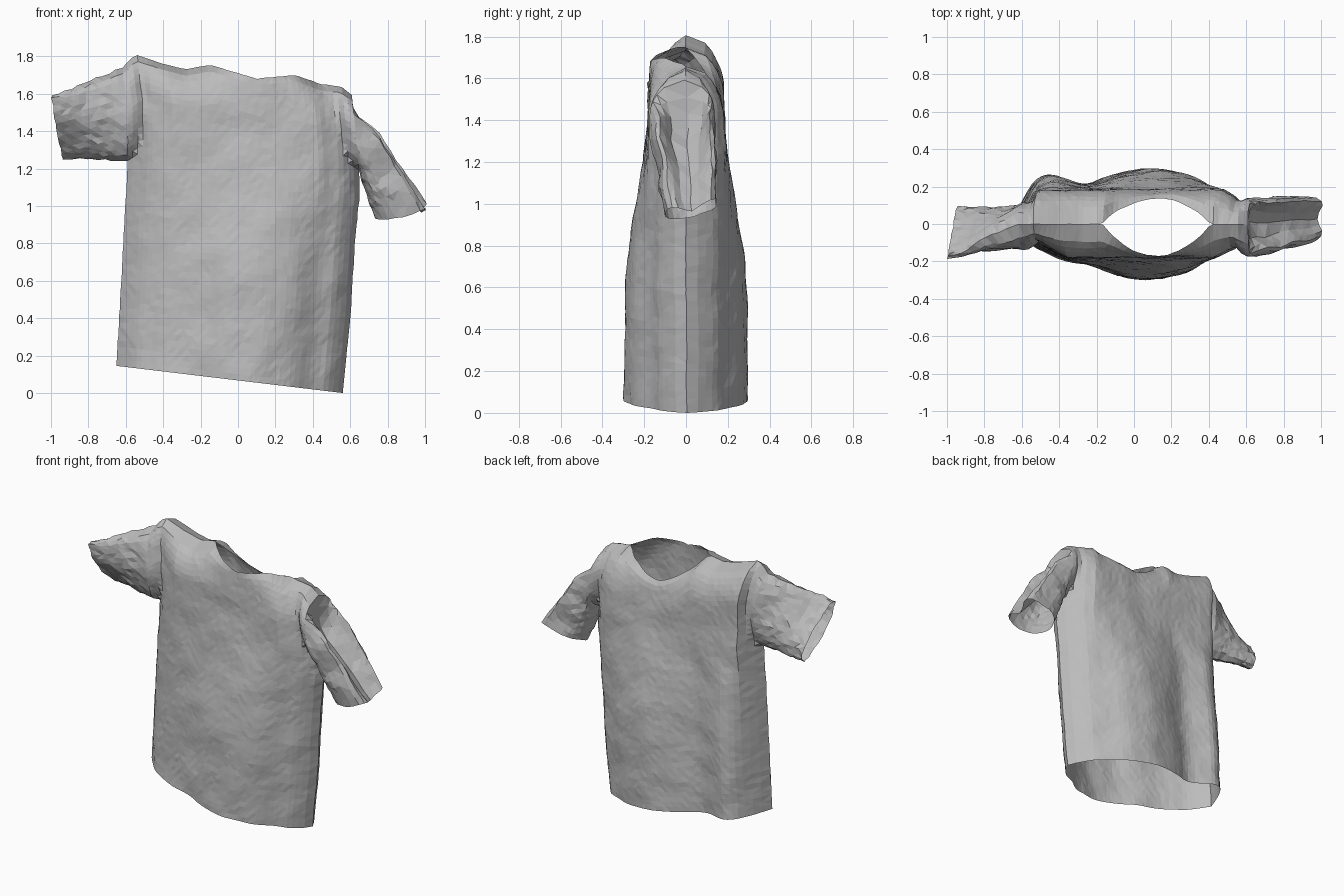
import bpy, bmesh, math, random
from mathutils import Vector, noise

random.seed(4)
if "Cube" in bpy.data.objects:
    bpy.data.objects.remove(bpy.data.objects["Cube"], do_unlink=True)

COLS, ROWS, RINGS = 46, 48, 11

# Outlines as (position, value) points
SIDE_RIGHT = [(0, -.65), (.67, -.59), (.85, -.59), (1, -.62)]
SIDE_LEFT = [(0, .56), (.25, .6), (.5, .625), (.66, .65), (.8, .64), (1, .61)]
SHOULDERS = [(-.62, 1.74), (-.55, 1.81), (-.4, 1.76), (-.28, 1.73), (-.15, 1.755),
             (.1, 1.68), (.3, 1.7), (.45, 1.65), (.55, 1.64), (.61, 1.59)]
FRONT = [(-.65, 0), (-.57, .1), (-.4, .19), (-.2, .23), (-.1, .28), (.1, .3),
         (.25, .26), (.42, .14), (.5, .12), (.56, 0)]
BACK = [(-.65, 0), (-.58, .18), (-.5, .28), (-.28, .2), (-.1, .27), (.08, .3),
        (.25, .27), (.4, .18), (.5, .13), (.56, 0)]
# Armhole start row, then its reach to the front and to the back
ARM = {0: (33, .14, .12), 1: (36, .18, .14)}


def interp(points, t):
    for (a, va), (b, vb) in zip(points, points[1:]):
        if t <= b:
            k = max(0, (t - a) / (b - a))
            return va + (vb - va) * k
    return points[-1][1]


def smooth(a, b, t):
    k = min(1, max(0, (t - a) / (b - a)))
    return k * k * (3 - 2 * k)


def root(t):
    return math.sqrt(max(0, t))


def lens(x):
    return max(0, 1 - ((x - .12) / .29) ** 2)


def drape(points, t):
    # Averaged outline, so that folds are rounded
    w = min(.05, t + .65, .56 - t)
    return sum(interp(points, t + w * k) for k in (-1, -.5, 0, .5, 1)) / 5


def arm_gap(side, row, sign):
    start, front, back = ARM[side]
    w = max(0, (row - start) / (ROWS - start))
    return (front if sign < 0 else back) * 2 * root(w * (1 - w))


def body_point(col, row, sign):
    u, v = col / COLS, row / ROWS
    left, right = interp(SIDE_RIGHT, v), interp(SIDE_LEFT, v)
    x = left + (right - left) * u
    x_top = -.62 + 1.23 * u
    top = interp(SHOULDERS, x_top) - (.13 * lens(x_top) ** .7 if sign > 0 else 0)
    hem = .145 * (1 - u)
    z = hem + (top - hem) * v
    # Draped lower profile blending into a flatter chest
    low = drape(FRONT if sign < 0 else BACK, -.65 + 1.21 * u)
    k = smooth(.5, 1.5, z)
    depth = low * (1 - k) + min(.18, low) * k
    # Round over to the shoulder seam, leaving the neck open
    close = root(1 - max(0, (v - .85) / .15) ** 2)
    neck = (.17 if sign < 0 else .14) * lens(x_top)
    depth = neck + (depth - neck) * close
    # Open the armholes
    depth = max(depth, arm_gap(0, row, sign) * (1 - smooth(0, .18, u)),
                arm_gap(1, row, sign) * (1 - smooth(0, .18, 1 - u)))
    return Vector((x, sign * depth, z))


def add_grid(bm, rows):
    grid = [[bm.verts.new(p) for p in r] for r in rows]
    for a, b in zip(grid, grid[1:]):
        for i in range(len(a) - 1):
            bm.faces.new((a[i], a[i + 1], b[i + 1], b[i]))


def add_sleeve(bm, side, centre, along, across, groove):
    start = ARM[side][0]
    col = side * COLS
    loop = [body_point(col, r, -1) for r in range(start, ROWS + 1)]
    loop += [body_point(col, r, 1) for r in range(ROWS - 1, start - 1, -1)]
    n = len(loop) - 1
    out = Vector((.83, 0, .56))
    rings = []
    for i in range(RINGS + 1):
        s = i / RINGS
        ring = []
        for j, p in enumerate(loop):
            t = math.tau * (j % n) / n
            cuff = centre - along * math.cos(t) + across * math.sin(t)
            q = p.lerp(cuff, s)
            # Fold pressed into the outer face between two ridges
            d = t - math.pi
            fold = .07 * math.exp(-((abs(d) - .95) / .4) ** 2) - .15 * math.exp(-(d / .45) ** 2)
            q += out * (groove * fold * min(1, 4 * s) * (1 - .6 * s))
            ring.append(q)
        rings.append(ring)
    add_grid(bm, rings)


bm = bmesh.new()
# Front and back panels
for sign in (-1, 1):
    add_grid(bm, [[body_point(c, r, sign) for c in range(COLS + 1)] for r in range(ROWS + 1)])
# Sleeves: one held out, one hanging
add_sleeve(bm, 0, Vector((-.965, -.05, 1.42)), Vector((-.03, -.13, .165)), Vector((0, -.05, -.035)), 0)
add_sleeve(bm, 1, Vector((.88, .03, .97)), Vector((.15, 0, .03)), Vector((0, -.125, -.03)), 1)
bmesh.ops.remove_doubles(bm, verts=bm.verts, dist=.0005)

# Cloth wrinkles, stronger on the sleeves
for v in bm.verts:
    sleeve = smooth(.55, .72, abs(v.co.x)) * smooth(.85, 1.1, v.co.z)
    wave = noise.noise(v.co * 6) * (.01 + .012 * sleeve)
    rough = .0015 + .0035 * sleeve
    v.co.y += wave + random.uniform(-rough, rough)
    if v.co.z > .2:
        v.co.z += random.uniform(-rough, rough)
        v.co.x += random.uniform(-rough, rough)
bmesh.ops.recalc_face_normals(bm, faces=bm.faces)
bmesh.ops.triangulate(bm, faces=bm.faces)

mesh = bpy.data.meshes.new("shirt")
bm.to_mesh(mesh)
bm.free()
shirt = bpy.data.objects.new("shirt", mesh)
bpy.context.collection.objects.link(shirt)

cloth = bpy.data.materials.new("grey cloth")
cloth.use_nodes = True
colour = (.5, .5, .5, 1)
cloth.diffuse_color = colour
cloth.node_tree.nodes["Principled BSDF"].inputs["Base Color"].default_value = colour
mesh.materials.append(cloth)
